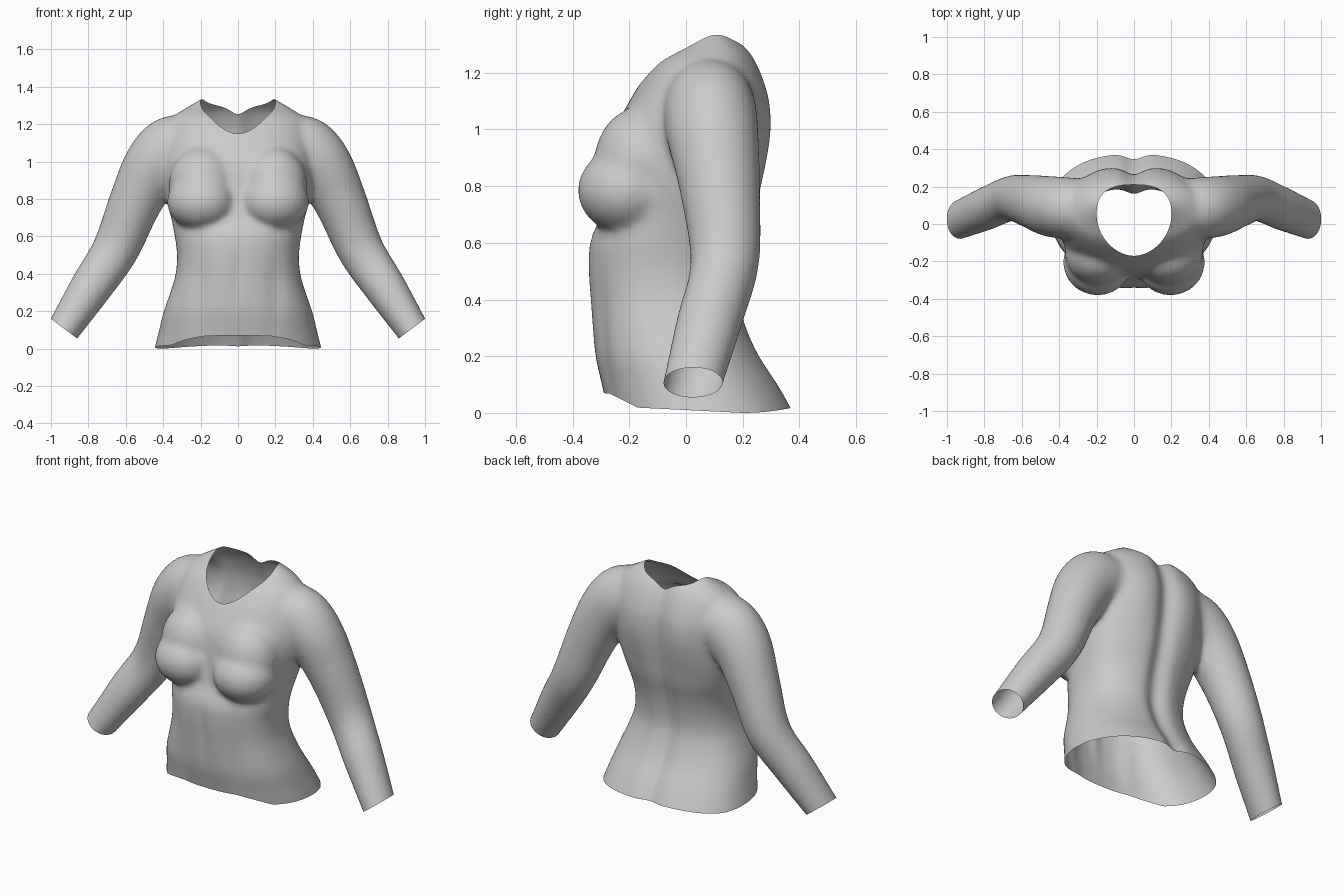
import bpy, bmesh, math
from mathutils import Vector

if "Cube" in bpy.data.objects:
    bpy.data.objects.remove(bpy.data.objects["Cube"])

# ---------- helpers ----------
def bridge_rings(bm, rings):
    """Skin a list of rings into a closed tube."""
    loops = [[bm.verts.new(p) for p in ring] for ring in rings]
    n = len(loops[0])
    for a, b in zip(loops, loops[1:]):
        for i in range(n):
            j = (i + 1) % n
            bm.faces.new((a[i], a[j], b[j], b[i]))
    bm.faces.new(loops[0][::-1])
    bm.faces.new(loops[-1])

def spline(rows, steps=5):
    """Catmull-Rom resampling of rows of numbers."""
    out, last = [], len(rows) - 1
    for i in range(last):
        p = [rows[max(0, min(last, i + k))] for k in (-1, 0, 1, 2)]
        for s in range(steps):
            t = s / steps
            out.append([0.5 * (2*b + (c - a)*t + (2*a - 5*b + 4*c - d)*t*t
                               + (3*b - a - 3*c + d)*t**3) for a, b, c, d in zip(*p)])
    return out + [list(rows[-1])]

def trim(bm, field):
    """Cut the surface cleanly where field = 0 and drop the positive side."""
    val = {v: field(v.co) for v in bm.verts}
    cuts = []
    for e in list(bm.edges):
        a, b = e.verts
        if (val[a] > 0) != (val[b] > 0):
            t = val[a] / (val[a] - val[b])
            cuts.append(bmesh.utils.edge_split(e, a, min(max(t, .001), .999))[1])
    bmesh.ops.connect_verts(bm, verts=cuts)
    bmesh.ops.delete(bm, geom=[v for v, f in val.items() if f > 0], context='VERTS')

bm = bmesh.new()

# ---------- torso: height, half width, front y, back y ----------
torso = [(-.10, .47, -.25, .43), (0, .447, -.275, .385), (.1, .422, -.297, .33),
         (.2, .397, -.32, .265), (.3, .362, -.33, .22), (.4, .333, -.338, .195),
         (.5, .326, -.345, .20), (.6, .338, -.34, .22), (.7, .358, -.30, .25),
         (.8, .385, -.28, .27), (.9, .40, -.27, .287), (1.0, .40, -.25, .298),
         (1.1, .39, -.20, .295), (1.18, .375, -.15, .275), (1.24, .345, -.10, .25),
         (1.28, .29, -.04, .225), (1.32, .225, .02, .18), (1.36, .16, .06, .14)]
rings = []
for z, w, f, b in spline(torso):
    ring = []
    for k in range(64):
        a = math.tau * k / 64
        c, s = math.cos(a), math.sin(a)
        e = 2 / 2.3
        ring.append((w * math.copysign(abs(c)**e, c),
                     (f + b)/2 + (b - f)/2 * math.copysign(abs(s)**e, s), z))
    rings.append(ring)
bridge_rings(bm, rings)

# ---------- sleeves: centre x y z, in-plane radius, depth radius ----------
sleeve = [(.26, .08, 1.08, .17, .16), (.36, .085, 1.055, .185, .165),
          (.455, .095, .965, .165, .162), (.55, .12, .78, .142, .142),
          (.655, .137, .53, .125, .122), (.785, .085, .33, .113, .118),
          (.93, .025, .107, .09, .107), (.99, .0, .02, .085, .105)]
path = spline(sleeve)
for side in (-1, 1):
    rings = []
    for i, (x, y, z, r, d) in enumerate(path):
        p, q = path[max(0, i - 1)], path[min(len(path) - 1, i + 1)]
        t = Vector((q[0] - p[0], 0, q[2] - p[2])).normalized()
        ring = []
        for k in range(40):
            a = math.tau * k / 40
            u = r * math.cos(a)
            ring.append((side * (x - t.z * u), y + d * math.sin(a), z + t.x * u))
        rings.append(ring)
    bridge_rings(bm, rings)

# ---------- bust and upper chest ----------
for side in (-1, 1):
    for loc, rad in (((.195, -.205, .785), (.185, .178, .155)),
                     ((.19, -.16, .88), (.18, .165, .20))):
        ball = bmesh.ops.create_uvsphere(bm, u_segments=32, v_segments=20, radius=1)['verts']
        for v in ball:
            v.co = Vector((side * loc[0] + v.co.x * rad[0],
                           loc[1] + v.co.y * rad[1], loc[2] + v.co.z * rad[2]))

# ---------- fuse into one skin ----------
mesh = bpy.data.meshes.new("fitted_shirt")
bm.to_mesh(mesh)
bm.free()
shirt = bpy.data.objects.new("fitted_shirt", mesh)
bpy.context.collection.objects.link(shirt)
bpy.context.view_layer.objects.active = shirt
shirt.select_set(True)
fuse = shirt.modifiers.new("fuse", 'REMESH')
fuse.mode = 'VOXEL'
fuse.voxel_size = 0.013
bpy.ops.object.modifier_apply(modifier="fuse")

bm = bmesh.new()
bm.from_mesh(mesh)
for _ in range(12):
    bmesh.ops.smooth_vert(bm, verts=bm.verts, factor=.5, use_axis_x=True,
                          use_axis_y=True, use_axis_z=True)

# ---------- soft body relief: spine, shoulder blades, belly ----------
def bump(x, c, w):
    return math.exp(-((x - c) / w)**2)

bm.normal_update()
for v in bm.verts:
    x, y, z = abs(v.co.x), v.co.y, v.co.z
    if y > .1 and x < .45:
        v.co.y -= .032 * bump(x, 0, .06) * min(1, max(0, (y - .1) / .08))
        v.co.y += .012 * bump(x, .17, .09) * bump(z, 1.0, .18)
    elif y < -.2 and z < .62:
        v.co.y += .008 * bump(x, 0, .03) * bump(z, .42, .15)
        v.co.y += .010 * bump(x, .2, .05) * bump(z, .3, .25)

# ---------- openings: hem, cuffs, neckline ----------
def hem(p):
    if abs(p.x) > .6:
        return -1
    h = .6 * (p.y - .2)**2 if p.y > .2 else .05 * (.2 - p.y)
    h += .045 * min(1, max(0, (-.17 - p.y) / .1))
    return h - p.z

def cuff(p):
    return (abs(p.x) - .93) * .6 - (p.z - .107) * .8 if abs(p.x) > .6 else -1

def neckline(p):
    if p.z < 1.0:
        return -1
    dy = p.y - .05
    depth = .22 if dy < 0 else .16
    power = 1.9 if dy < 0 else 2.6
    return 1 - (abs(p.x) / .2)**power - (abs(dy) / depth)**power

for opening in (hem, cuff, neckline):
    trim(bm, opening)
bmesh.ops.recalc_face_normals(bm, faces=bm.faces)
bm.to_mesh(mesh)
bm.free()

# ---------- colour and shading ----------
cloth = bpy.data.materials.new("light_grey_cloth")
cloth.diffuse_color = (.6, .6, .6, 1)
cloth.use_nodes = True
cloth.node_tree.nodes["Principled BSDF"].inputs["Base Color"].default_value = cloth.diffuse_color
mesh.materials.clear()
mesh.materials.append(cloth)
bpy.ops.object.shade_smooth_by_angle(angle=math.radians(60))
